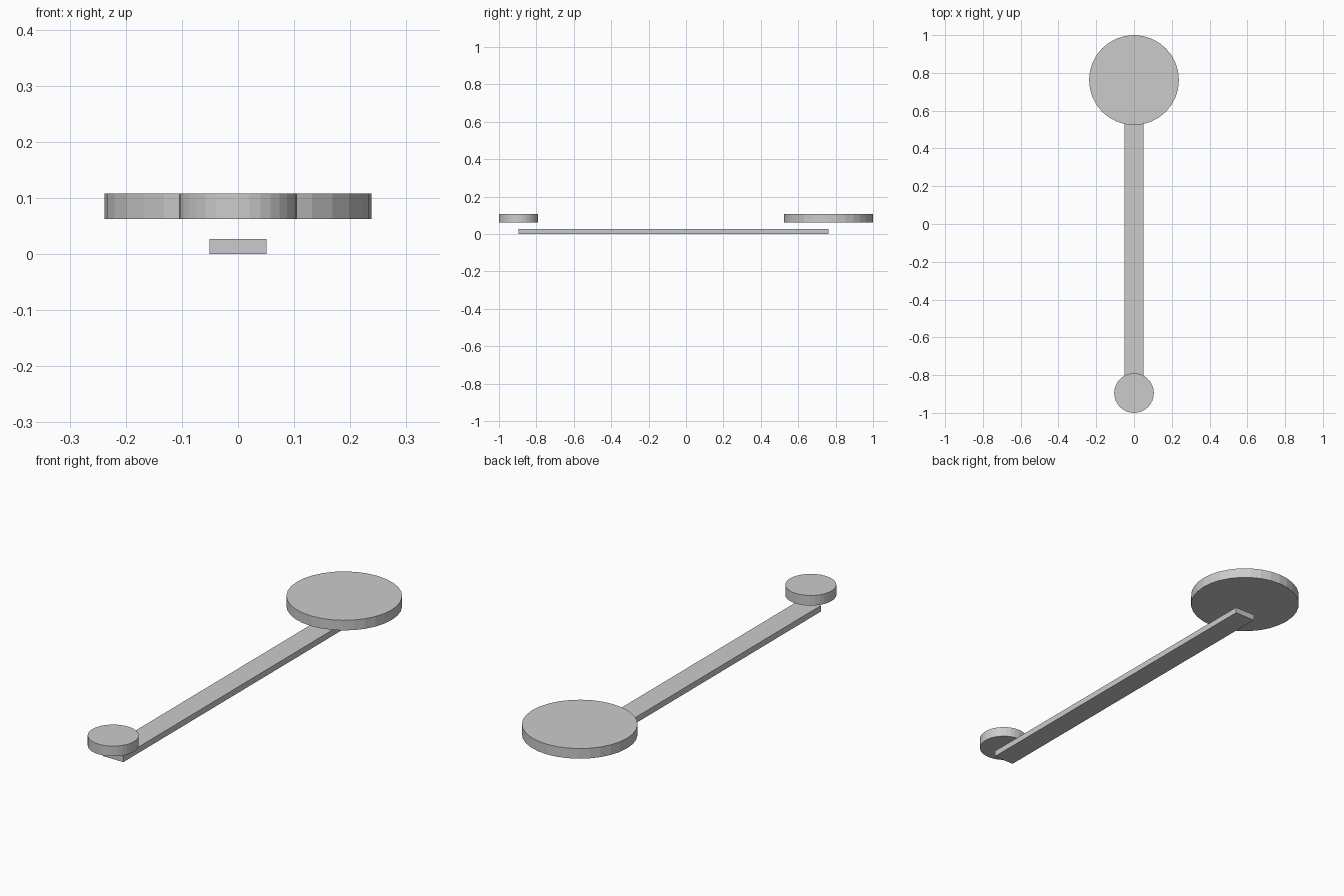
import bpy

if "Cube" in bpy.data.objects:
    bpy.data.objects.remove(bpy.data.objects["Cube"])

BIG_Y, BIG_R = 0.762, 0.238
SMALL_Y, SMALL_R = -0.895, 0.105
BAR_W, BAR_H = 0.102, 0.027
DISC_Z0, DISC_Z1 = 0.062, 0.108


def disc(name, y, radius):
    bpy.ops.mesh.primitive_cylinder_add(
        vertices=32, radius=radius, depth=DISC_Z1 - DISC_Z0,
        location=(0, y, (DISC_Z0 + DISC_Z1) / 2))
    bpy.context.object.name = name


# Flat bar running between the two disc centres
bpy.ops.mesh.primitive_cube_add(size=1, location=(0, (BIG_Y + SMALL_Y) / 2, BAR_H / 2))
bar = bpy.context.object
bar.name = "connecting_bar"
bar.scale = (BAR_W, BIG_Y - SMALL_Y, BAR_H)
bpy.ops.object.transform_apply(location=False, rotation=False, scale=True)

# Discs floating above each end of the bar
disc("large_disc", BIG_Y, BIG_R)
disc("small_disc", SMALL_Y, SMALL_R)
